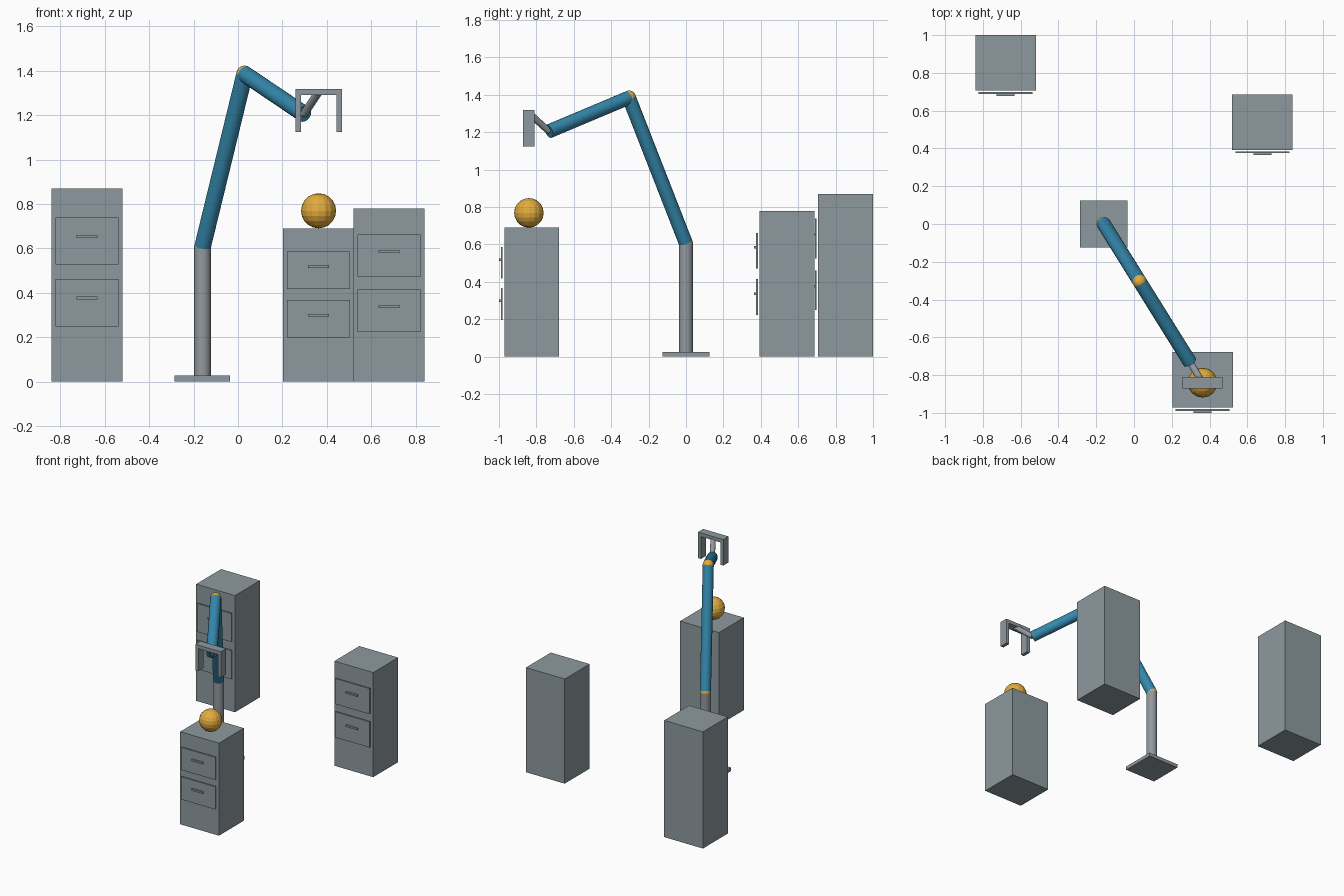
import bpy, math
from mathutils import Vector

if "Cube" in bpy.data.objects:
    bpy.data.objects.remove(bpy.data.objects["Cube"])


def material(name, rgb):
    """Flat colour given as sRGB 0-255, stored linear."""
    lin = [((c / 255 + 0.055) / 1.055) ** 2.4 for c in rgb]
    m = bpy.data.materials.new(name)
    m.diffuse_color = (*lin, 1)
    m.use_nodes = True
    m.node_tree.nodes["Principled BSDF"].inputs["Base Color"].default_value = m.diffuse_color
    return m


GREY = material("cabinet_grey", (141, 154, 159))
STEEL = material("steel_grey", (146, 153, 158))
BLUE = material("arm_blue", (52, 136, 172))
GOLD = material("gold", (226, 172, 62))


def finish(name, mat, smooth=False):
    ob = bpy.context.object
    ob.name = name
    ob.data.materials.append(mat)
    if smooth:
        bpy.ops.object.shade_smooth_by_angle(angle=math.radians(40))
    return ob


def box(name, x, y, z, mat):
    """Box from (min, max) pairs."""
    spans = (x, y, z)
    bpy.ops.mesh.primitive_cube_add(size=1, location=[(a + b) / 2 for a, b in spans])
    bpy.context.object.scale = [b - a for a, b in spans]
    bpy.ops.object.transform_apply(location=False, rotation=False, scale=True)
    return finish(name, mat)


def rod(name, a, b, r, mat):
    """Cylinder between two points."""
    a, b = Vector(a), Vector(b)
    bpy.ops.mesh.primitive_cylinder_add(
        vertices=24, radius=r, depth=(b - a).length, location=(a + b) / 2,
        rotation=(b - a).to_track_quat('Z', 'Y').to_euler())
    return finish(name, mat, True)


def ball(name, c, r, mat, seg, rings, smooth):
    bpy.ops.mesh.primitive_uv_sphere_add(segments=seg, ring_count=rings, radius=r, location=c)
    return finish(name, mat, smooth)


def cabinet(name, cx, front, h):
    """Cabinet body with two drawer fronts and handles facing -y."""
    box(name + "_body", (cx - 0.16, cx + 0.16), (front, front + 0.293), (0, h), GREY)
    for label, lo, hi in (("lower", 0.286, 0.531), ("upper", 0.605, 0.849)):
        box(f"{name}_{label}_drawer", (cx - 0.142, cx + 0.142),
            (front - 0.018, front - 0.009), (lo * h, hi * h), GREY)
        zc = ((lo + hi) / 2 + 0.024) * h
        box(f"{name}_{label}_handle", (cx - 0.047, cx + 0.047),
            (front - 0.029, front - 0.018), (zc - 0.0065, zc + 0.0065), GREY)


# Three cabinets around the arm
cabinet("left_cabinet", -0.68, 0.707, 0.87)
cabinet("right_cabinet", 0.68, 0.393, 0.78)
cabinet("front_cabinet", 0.363, -0.971, 0.69)

# Ball on the front cabinet
ball("target_ball", (0.363, -0.84, 0.769), 0.079, GOLD, 16, 10, False)

# Robot arm: base, column, two links and joints
SHOULDER = (-0.16, 0, 0.605)
ELBOW = (0.03, -0.305, 1.385)
WRIST = (0.297, -0.733, 1.205)
GRIP = (0.363, -0.84, 1.303)
box("arm_base", (-0.285, -0.035), (-0.125, 0.125), (0, 0.026), GREY)
rod("column", (-0.16, 0, 0.02), SHOULDER, 0.0375, STEEL)
rod("upper_arm", SHOULDER, ELBOW, 0.0375, BLUE)
rod("forearm", ELBOW, WRIST, 0.0375, BLUE)
rod("wrist_link", WRIST, GRIP, 0.018, STEEL)
ball("shoulder_joint", SHOULDER, 0.0378, GOLD, 24, 16, True)
ball("elbow_joint", ELBOW, 0.0378, GOLD, 24, 16, True)

# Gripper: bar with two fingers
gy = (-0.871, -0.809)
box("gripper_bar", (0.258, 0.468), gy, (1.291, 1.318), GREY)
for side, x0 in (("left", 0.258), ("right", 0.443)):
    box(f"gripper_{side}_finger", (x0, x0 + 0.025), gy, (1.125, 1.291), GREY)
